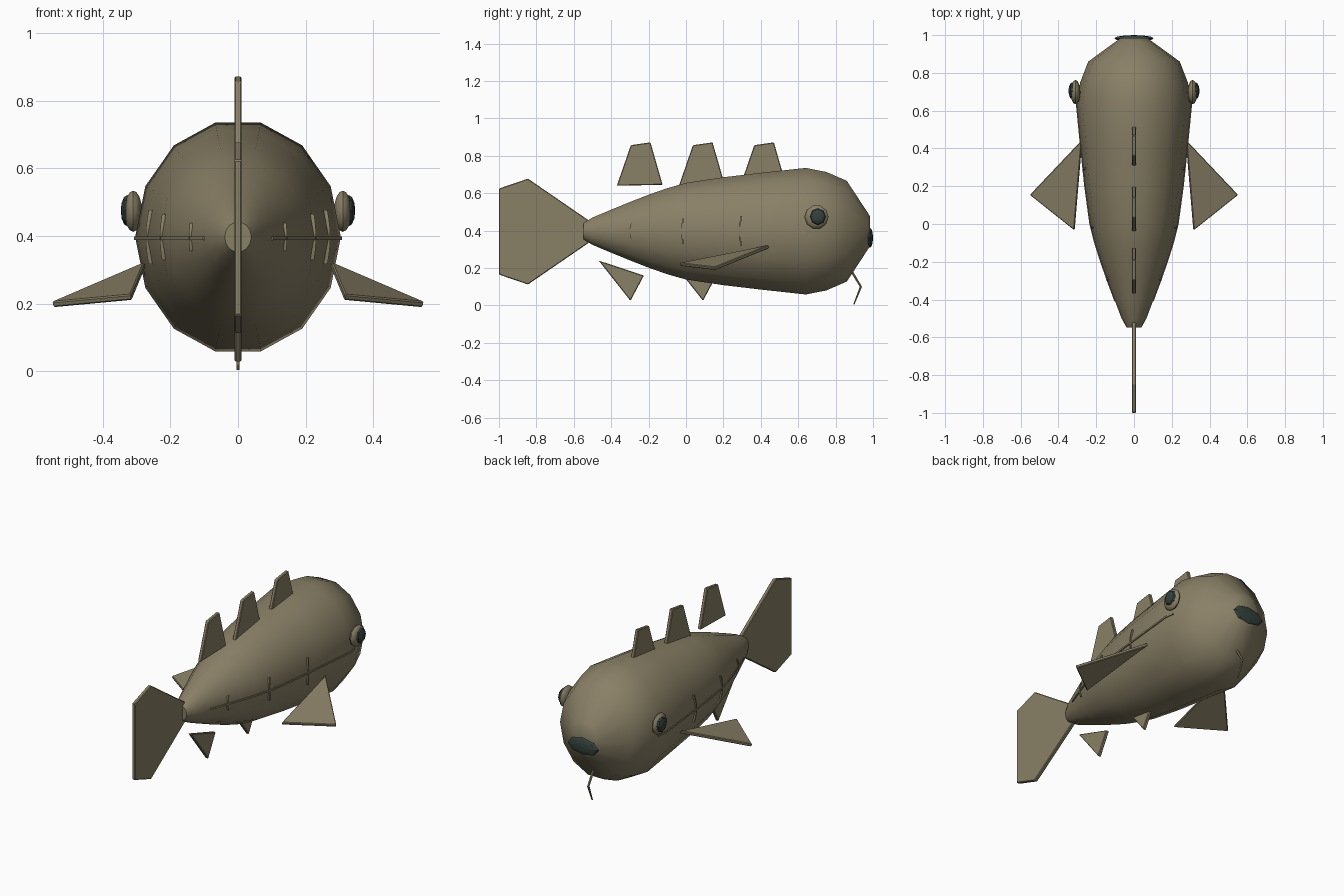
import bpy, bmesh, math
from mathutils import Vector, Matrix

if "Cube" in bpy.data.objects:
    bpy.data.objects.remove(bpy.data.objects["Cube"])


def material(name, col):
    m = bpy.data.materials.new(name)
    m.diffuse_color = (*col, 1)
    m.use_nodes = True
    m.node_tree.nodes["Principled BSDF"].inputs["Base Color"].default_value = m.diffuse_color
    return m


OLIVE = material("olive skin", (0.25, 0.215, 0.133))
DARK = material("dark green", (0.034, 0.052, 0.045))
MID_Z, RATIO = 0.397, 0.877      # body axis height, width / height
# (y, half height) stations from tail to nose
PROFILE = [(-.548, .045), (-.5, .075), (-.4, .118), (-.3, .16), (-.2, .2), (-.1, .236), (0, .265),
           (.2, .296), (.4, .32), (.64, .347), (.75, .325), (.86, .276), (.97, .104), (.985, .08)]


def finish(name, bm, mat, smooth=None):
    bmesh.ops.recalc_face_normals(bm, faces=bm.faces[:])
    me = bpy.data.meshes.new(name)
    bm.to_mesh(me)
    bm.free()
    me.materials.append(mat)
    ob = bpy.data.objects.new(name, me)
    bpy.context.collection.objects.link(ob)
    if smooth:
        bpy.ops.object.select_all(action='DESELECT')
        ob.select_set(True)
        bpy.context.view_layer.objects.active = ob
        bpy.ops.object.shade_smooth_by_angle(angle=math.radians(smooth))
    return ob


def half_height(y):
    for (a, ra), (b, rb) in zip(PROFILE, PROFILE[1:]):
        if a <= y <= b:
            return ra + (rb - ra) * (y - a) / (b - a)


def loft(name, rings, mat, smooth=None):
    bm = bmesh.new()
    rows = [[bm.verts.new(p) for p in ring] for ring in rings]
    n = len(rows[0])
    for a, b in zip(rows, rows[1:]):
        for i in range(n):
            bm.faces.new((a[i], a[(i + 1) % n], b[(i + 1) % n], b[i]))
    bm.faces.new(rows[0])
    bm.faces.new(rows[-1])
    return finish(name, bm, mat, smooth)


def plate(name, pts, thick):
    """Flat fin with softly bevelled edges."""
    bm = bmesh.new()
    vs = [Vector(p) for p in pts]
    nrm = (vs[1] - vs[0]).cross(vs[2] - vs[0]).normalized() * thick / 2
    top = [bm.verts.new(v + nrm) for v in vs]
    low = [bm.verts.new(v - nrm) for v in vs]
    bm.faces.new(top)
    bm.faces.new(low)
    n = len(vs)
    for i in range(n):
        bm.faces.new((top[i], top[(i + 1) % n], low[(i + 1) % n], low[i]))
    ob = finish(name, bm, OLIVE)
    mod = ob.modifiers.new("soft edge", 'BEVEL')
    mod.width = 0.004
    return ob


def blob(name, loc, size, mat, seg, rings, smooth=None):
    """Faceted ellipsoid; its poles point along the first size axis."""
    bm = bmesh.new()
    bmesh.ops.create_uvsphere(bm, u_segments=seg, v_segments=rings, radius=1)
    bm.transform(Matrix.Translation(loc) @ Matrix.Diagonal((*size, 1))
                 @ Matrix.Rotation(math.pi / 2, 4, 'Y'))
    return finish(name, bm, mat, smooth)


# body: fourteen-sided loft
N = 14
loft("body", [[(RATIO * r * math.cos(2 * math.pi * i / N), y, MID_Z + r * math.sin(2 * math.pi * i / N))
               for i in range(N)] for y, r in PROFILE], OLIVE, 50)

# tail, back and belly fins in the middle plane
plate("tail_fin", [(0, y, z) for y, z in
                   [(-.52, .455), (-.845, .678), (-1, .625), (-1, .165), (-.845, .112), (-.52, .335)]], .022)
for i, off in enumerate((0, .332, .66)):
    plate(f"back_fin_{i + 1}", [(0, y + off, z) for y, z in
                                [(-.37, .64), (-.295, .857), (-.19, .872), (-.125, .645)]], .022)
for i, off in enumerate((0, .388)):
    plate(f"belly_fin_{i + 1}", [(0, y + off, z) for y, z in
                                 [(-.467, .24), (-.225, .16), (-.297, .025)]], .02)

# mouth and chin whisker
bm = bmesh.new()
bmesh.ops.create_uvsphere(bm, u_segments=8, v_segments=6, radius=1)
bm.transform(Matrix.Translation((0, .983, .362)) @ Matrix.Diagonal((.105, .017, .053, 1))
             @ Matrix.Rotation(math.pi / 2, 4, 'X'))
finish("mouth", bm, DARK)
path = [(.875, .2, .009), (.935, .1, .007), (.897, .004, .004)]
loft("whisker", [[(r * math.cos(k * math.pi / 3), y + r * math.sin(k * math.pi / 3), z)
                  for k in range(6)] for y, z, r in path], OLIVE)

for side, s in (("right", 1), ("left", -1)):
    plate(f"{side}_side_fin", [(s * .275, .445, .315), (s * .55, .155, .197), (s * .315, -.032, .219)], .018)
    # eye with dark pupil
    blob(f"{side}_eye", (s * .31, .698, .473), (.026, .064, .064), OLIVE, 10, 8, 40)
    blob(f"{side}_pupil", (s * .328, .705, .475), (.019, .044, .046), DARK, 8, 6)
    # thin line along the flank
    line = []
    for y in (-.41, -.3, -.2, -.1, 0, .2, .4, .64, .69):
        x = RATIO * half_height(y)
        line.append([(s * (x + dx), y, MID_Z - .004 + dz)
                     for dx, dz in ((-.01, -.005), (.004, -.005), (.004, .005), (-.01, .005))])
    loft(f"{side}_flank_line", line, OLIVE)
    # short upright flank ridges
    for i, (y, h) in enumerate(((.288, .08), (-.022, .068), (-.298, .042))):
        ridge = []
        for k in range(-3, 4):
            z = h * k / 3
            yy = y + .008 * (k / 3) ** 2
            r = half_height(yy)
            x = RATIO * math.sqrt(r * r - z * z)
            ridge.append([(s * (x + dx), yy + dy, MID_Z + z)
                          for dx, dy in ((-.012, -.004), (.004, -.004), (.004, .004), (-.012, .004))])
        loft(f"{side}_flank_ridge_{i + 1}", ridge, OLIVE)
